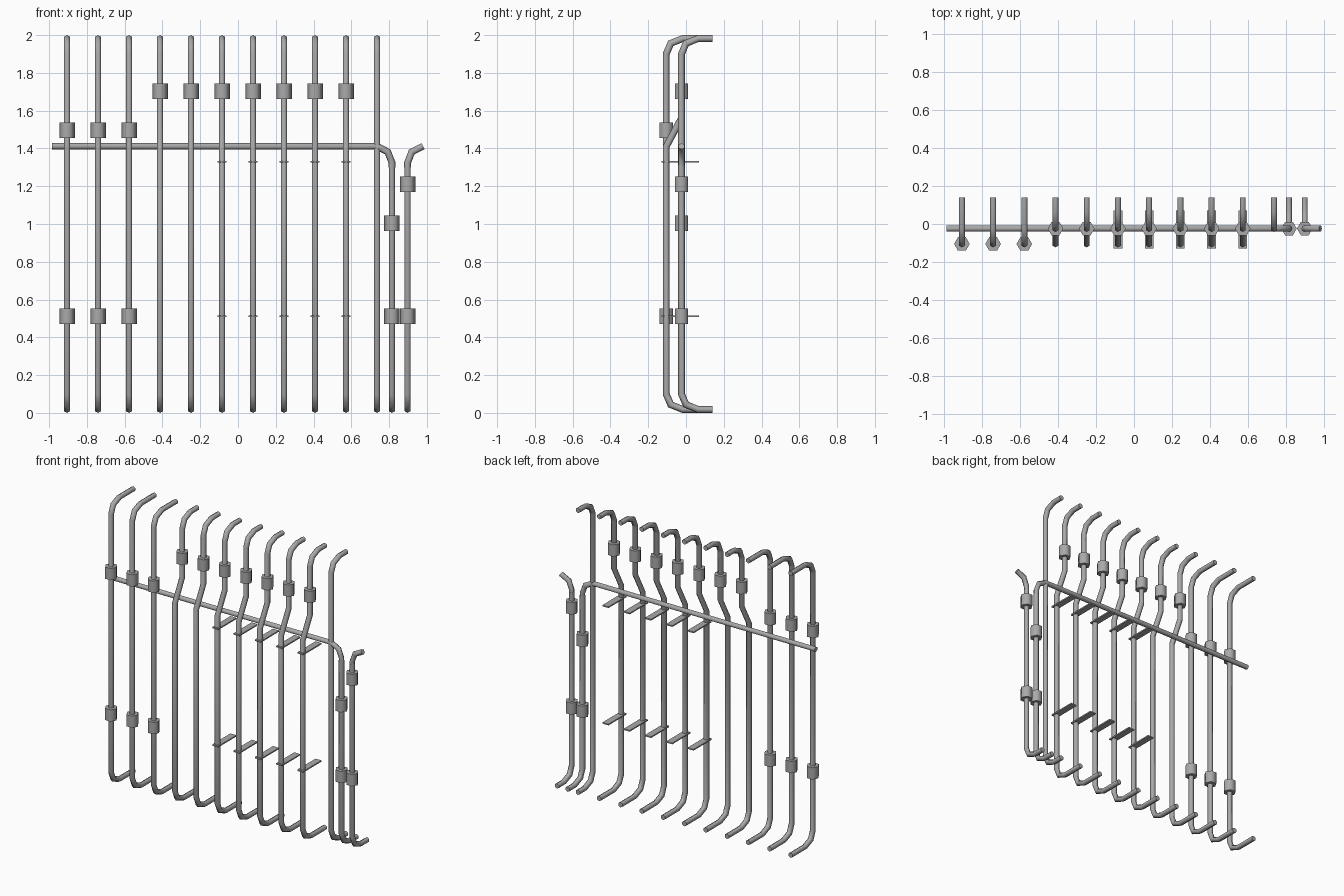
import bpy, bmesh, math
from mathutils import Vector

cube = bpy.data.objects.get("Cube")
if cube:
    bpy.data.objects.remove(cube, do_unlink=True)

steel = bpy.data.materials.new("grey_steel")
steel.use_nodes = True
GREY = (0.40, 0.40, 0.40, 1)
steel.diffuse_color = GREY
steel.node_tree.nodes["Principled BSDF"].inputs["Base Color"].default_value = GREY

R = 0.018             # pipe radius
FRONT, BACK, WALL = -0.105, -0.024, 0.14
X, Y = Vector((1, 0, 0)), Vector((0, 1, 0))
SPACING = 0.1641


def finish(bm, name):
    bmesh.ops.recalc_face_normals(bm, faces=bm.faces)
    mesh = bpy.data.meshes.new(name)
    bm.to_mesh(mesh)
    bm.free()
    mesh.materials.append(steel)
    ob = bpy.data.objects.new(name, mesh)
    bpy.context.collection.objects.link(ob)
    bpy.ops.object.select_all(action='DESELECT')
    ob.select_set(True)
    bpy.context.view_layer.objects.active = ob
    bpy.ops.object.shade_smooth_by_angle(angle=math.radians(65))
    return ob


def tube(name, path, normal):
    """Six-sided pipe swept with mitred joints along a planar path."""
    bm = bmesh.new()
    pts = [Vector(p) for p in path]
    rings = []
    for i, p in enumerate(pts):
        before = (p - pts[i - 1]).normalized() if i else None
        after = (pts[i + 1] - p).normalized() if i < len(pts) - 1 else None
        tangent = ((before or after) + (after or before)).normalized()
        side = normal.cross(tangent) / tangent.dot(after or before)
        ring = []
        for k in range(6):
            a = k * math.tau / 6
            ring.append(bm.verts.new(p + R * (side * math.cos(a) + normal * math.sin(a))))
        rings.append(ring)
    for a, b in zip(rings, rings[1:]):
        for k in range(6):
            bm.faces.new((a[k], a[k - 1], b[k - 1], b[k]))
    bm.faces.new(rings[0])
    bm.faces.new(rings[-1])
    return finish(bm, name)


def hook(x, y, z_end, up):
    """Bend from the wall end into the upright; up is the upright's direction."""
    return [(x, WALL, z_end), (x, y + 0.088, z_end),
            (x, y + 0.024, z_end + up * 0.026), (x, y, z_end + up * 0.082)]


def coupling(x, y, z):
    bm = bmesh.new()
    bmesh.ops.create_cone(bm, cap_ends=True, segments=6, radius1=0.041, radius2=0.041, depth=0.082)
    # turn a corner of the hexagon towards the side
    corner = bm.verts[:][0].co
    turn = -math.atan2(corner.y, corner.x)
    for v in bm.verts:
        a = math.atan2(v.co.y, v.co.x) + turn
        v.co.x, v.co.y = 0.041 * math.cos(a), 0.041 * math.sin(a)
    bmesh.ops.translate(bm, verts=bm.verts, vec=(x, y, z))
    finish(bm, "pipe_coupling")


def bracket(x, z):
    bm = bmesh.new()
    bmesh.ops.create_cube(bm, size=1)
    bmesh.ops.scale(bm, verts=bm.verts, vec=(0.046, 0.2, 0.009))
    bmesh.ops.translate(bm, verts=bm.verts, vec=(x, -0.03, z))
    finish(bm, "wall_bracket")


LOW, HIGH = R, 2 - R

# Tall pipes: three straight, seven offset to the rear, one straight at the rear
for i in range(11):
    x = -0.905 + i * SPACING
    y_low = BACK if i == 10 else FRONT
    y_high = FRONT if i < 3 else BACK
    path = hook(x, y_low, LOW, 1)
    if y_low != y_high:
        path += [(x, y_low, 1.41), (x, y_high, 1.56)]
    path += reversed(hook(x, y_high, HIGH, -1))
    tube("tall_pipe", path, X)
    if i < 3:
        coupling(x, FRONT, 1.497)
        coupling(x, FRONT, 0.512)
    elif i < 10:
        coupling(x, BACK, 1.702)
    if 5 <= i <= 9:
        bracket(x, 1.33)
        bracket(x, 0.512)

# Short pipes with lower hooks
RAIL_Z = 1.412
for x, z in ((0.815, 1.005), (0.898, 1.21)):
    path = hook(x, BACK, LOW, 1) + [(x, BACK, 1.31)]
    tube("short_pipe", path, X)
    coupling(x, BACK, z)
    coupling(x, BACK, 0.512)

# Cross rail turning down into one short pipe, and the bent top of the other
tube("cross_rail", [(-0.985, BACK, RAIL_Z), (0.735, BACK, RAIL_Z),
                    (0.793, BACK, 1.382), (0.815, BACK, 1.325), (0.815, BACK, 1.3)], Y)
tube("short_pipe_top", [(0.898, BACK, 1.3), (0.898, BACK, 1.325),
                        (0.92, BACK, 1.382), (0.98, BACK, RAIL_Z)], Y)
